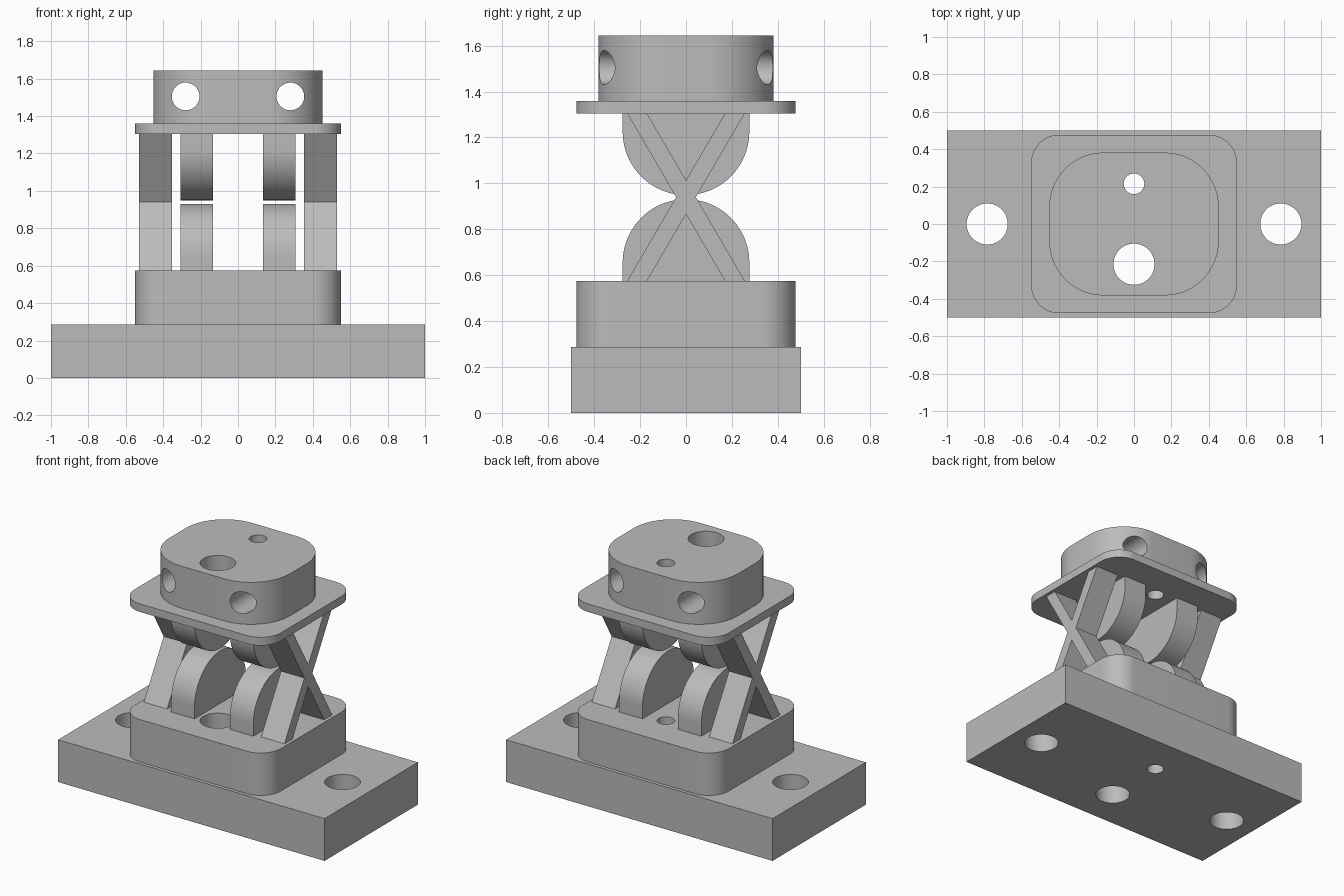
import bpy, bmesh
from math import sin, cos, pi, radians
from mathutils import Matrix, Vector

cube = bpy.data.objects.get("Cube")
if cube:
    bpy.data.objects.remove(cube, do_unlink=True)

grey = bpy.data.materials.new("machined_grey")
grey.use_nodes = True
COLOUR = (0.5, 0.5, 0.5, 1)
grey.diffuse_color = COLOUR
grey.node_tree.nodes["Principled BSDF"].inputs["Base Color"].default_value = COLOUR


def prism(name, outline, axis, lo, hi):
    """Extrude a closed outline along z (points are x, y) or x (points are y, z)."""
    bm = bmesh.new()
    place = (lambda a, b: (a, b, lo)) if axis == "z" else (lambda a, b: (lo, a, b))
    face = bm.faces.new([bm.verts.new(place(a, b)) for a, b in outline])
    new = bmesh.ops.extrude_face_region(bm, geom=[face])["geom"]
    shift = Vector((0, 0, hi - lo) if axis == "z" else (hi - lo, 0, 0))
    bmesh.ops.translate(bm, verts=[v for v in new if isinstance(v, bmesh.types.BMVert)], vec=shift)
    bmesh.ops.recalc_face_normals(bm, faces=bm.faces)
    return make_object(name, bm)


def make_object(name, bm):
    mesh = bpy.data.meshes.new(name)
    bm.to_mesh(mesh)
    bm.free()
    mesh.materials.append(grey)
    obj = bpy.data.objects.new(name, mesh)
    bpy.context.collection.objects.link(obj)
    return obj


def rounded_rect(hx, hy, r, steps=14):
    """Outline of a rectangle with rounded corners."""
    pts = []
    for k, (sx, sy) in enumerate([(1, 1), (-1, 1), (-1, -1), (1, -1)]):
        for i in range(steps + 1):
            a = (k + i / steps) * pi / 2
            pts.append((sx * (hx - r) + r * cos(a), sy * (hy - r) + r * sin(a)))
    return pts


def drill(obj, centre, r, axis="z"):
    """Cut a round through hole and bake the result into the mesh."""
    bm = bmesh.new()
    turn = Matrix.Rotation(pi / 2, 4, "X") if axis == "y" else Matrix()
    bmesh.ops.create_cone(bm, cap_ends=True, segments=48, radius1=r, radius2=r, depth=5,
                          matrix=Matrix.Translation(centre) @ turn)
    cutter = make_object("hole_cutter", bm)
    cutter.hide_render = True
    mod = obj.modifiers.new("hole", "BOOLEAN")
    mod.operation = "DIFFERENCE"
    mod.solver = "EXACT"
    mod.object = cutter
    graph = bpy.context.evaluated_depsgraph_get()
    mesh = bpy.data.meshes.new_from_object(obj.evaluated_get(graph))
    obj.modifiers.clear()
    obj.data = mesh
    bpy.data.objects.remove(cutter, do_unlink=True)


# Stacked rigid bodies
BASE_TOP, BLOCK_TOP, PLATE_BOTTOM, PLATE_TOP, HEAD_TOP = 0.287, 0.575, 1.305, 1.36, 1.645
base = prism("base_plate", [(-1, -0.5), (1, -0.5), (1, 0.5), (-1, 0.5)], "z", 0, BASE_TOP)
flange = rounded_rect(0.55, 0.477, 0.15)
block = prism("lower_block", flange, "z", BASE_TOP, BLOCK_TOP)
plate = prism("upper_plate", flange, "z", PLATE_BOTTOM, PLATE_TOP)
head = prism("head", rounded_rect(0.453, 0.382, 0.29), "z", PLATE_TOP, HEAD_TOP)

# Vertical through holes, mounting holes and head cross holes
for body in (base, block, plate, head):
    drill(body, (0, -0.215, 0.8), 0.11)
    drill(body, (0, 0.215, 0.8), 0.055)
for side in (-1, 1):
    drill(base, (side * 0.785, 0, 0), 0.11)
    drill(head, (side * 0.28, 0, 1.505), 0.074, "y")

# Rolling lobes: straight flanks ending in a half circle
R, FLANK, N = 0.276, 0.08, 40
arc = [(R * cos(pi * i / N), FLANK + R * sin(pi * i / N)) for i in range(N + 1)]
lobe = [(R, 0)] + arc + [(-R, 0)]
lower_lobe = [(y, BLOCK_TOP + h) for y, h in lobe]
upper_lobe = [(y, PLATE_BOTTOM - h) for y, h in lobe]

# Crossed flexure strips: one X-shaped outline
OUT, INN = 0.256, 0.17
MID = (BLOCK_TOP + PLATE_BOTTOM) / 2
WAIST = (OUT - INN) / 2
NOTCH = WAIST * (PLATE_BOTTOM - BLOCK_TOP) / (OUT + INN)
cross = [(-OUT, BLOCK_TOP), (-INN, BLOCK_TOP), (0, MID - NOTCH),
         (INN, BLOCK_TOP), (OUT, BLOCK_TOP), (WAIST, MID),
         (OUT, PLATE_BOTTOM), (INN, PLATE_BOTTOM), (0, MID + NOTCH),
         (-INN, PLATE_BOTTOM), (-OUT, PLATE_BOTTOM), (-WAIST, MID)]

for side, label in ((1, "left"), (-1, "right")):
    prism("lower_lobe_" + label, lower_lobe, "x", side * 0.133, side * 0.308)
    prism("upper_lobe_" + label, upper_lobe, "x", side * 0.133, side * 0.308)
    prism("crossed_strips_" + label, cross, "x", side * 0.353, side * 0.528)

# Smooth round walls, keep edges sharp
bpy.ops.object.select_all(action="DESELECT")
for obj in bpy.context.collection.objects:
    if obj.type == "MESH" and grey.name in obj.data.materials:
        obj.select_set(True)
        bpy.context.view_layer.objects.active = obj
bpy.ops.object.shade_smooth_by_angle(angle=radians(30))
